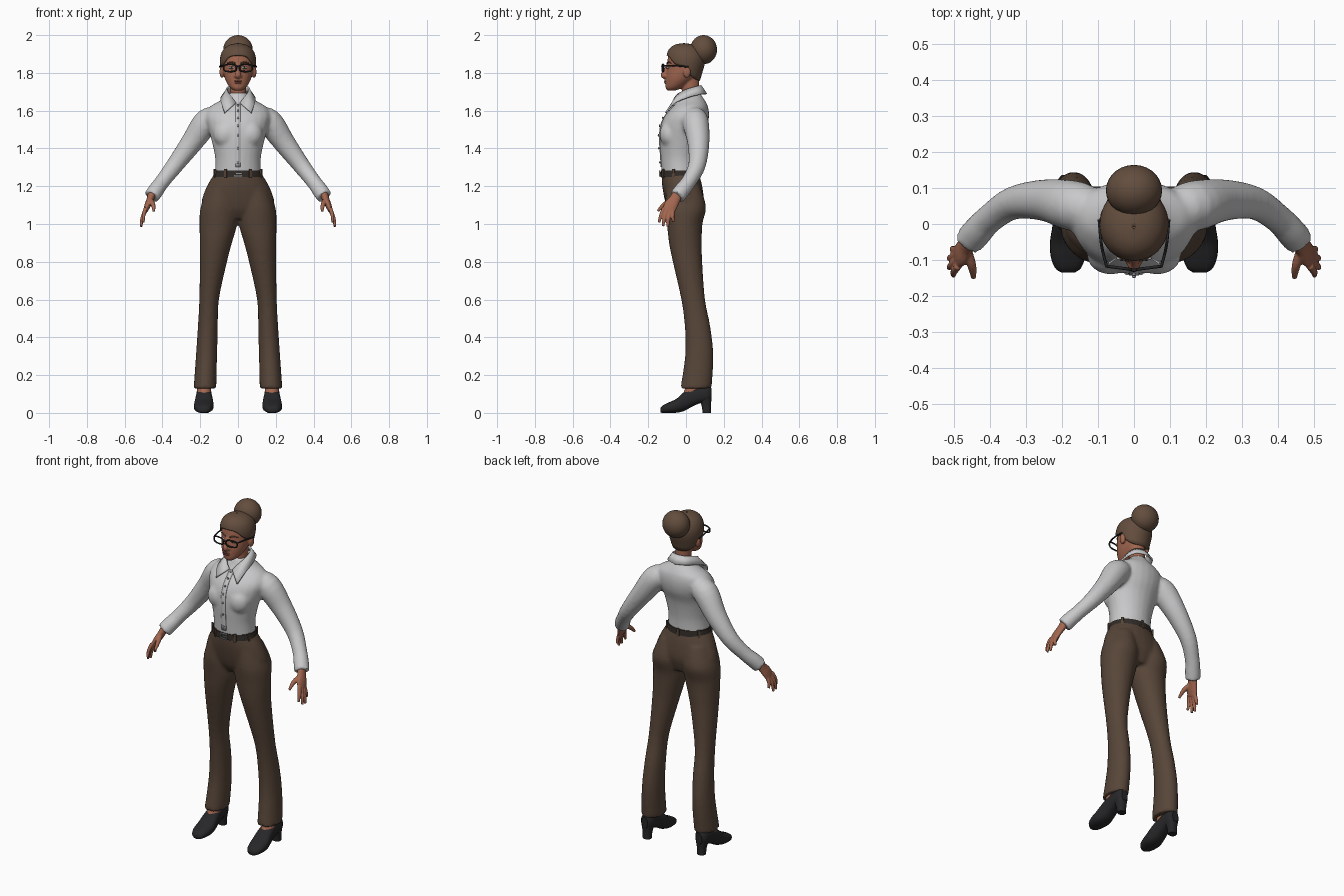
import bpy, bmesh, math
from mathutils import Vector, Matrix

old = bpy.data.objects.get("Cube")
if old:
    bpy.data.objects.remove(old, do_unlink=True)


def material(name, rgb):
    m = bpy.data.materials.new(name)
    m.use_nodes = True
    m.diffuse_color = (*rgb, 1)
    m.node_tree.nodes["Principled BSDF"].inputs["Base Color"].default_value = (*rgb, 1)
    return m


SKIN = material("skin", (.36, .135, .08))
HAIR = material("brown hair", (.125, .075, .048))
SHIRT = material("pale grey shirt", (.58, .58, .59))
PANTS = material("brown cloth", (.095, .06, .04))
BLACK = material("black", (.02, .02, .022))
BELT = material("dark leather", (.03, .024, .02))
METAL = material("grey metal", (.3, .3, .3))
LIPS = material("lips", (.24, .07, .05))
WHITE = material("eye white", (.6, .56, .52))


def spline(rows, sub):
    """Catmull-Rom through rows of numbers."""
    out = []
    for i in range(len(rows) - 1):
        a, b, c, d = rows[max(i - 1, 0)], rows[i], rows[i + 1], rows[min(i + 2, len(rows) - 1)]
        for k in range(sub):
            t = k / sub
            out.append([q + t * (r - p) / 2 + t * t * (p - 2.5 * q + 2 * r - s / 2)
                        + t ** 3 * (s - p + 3 * (q - r)) / 2 for p, q, r, s in zip(a, b, c, d)])
    return out + [list(rows[-1])]


def tube(bm, rows, axis=None, side=1, sides=24, sub=4, closed=False, power=1):
    """Loft of ellipses; row = x, y, z, radius[, second radius]."""
    rows = [(r[0] * side, *r[1:]) for r in rows]
    rows = rows if closed else spline(rows, sub)
    n, rings = len(rows), []
    for i, r in enumerate(rows):
        p = Vector(r[:3])
        if axis == "Z":
            u, v = Vector((1, 0, 0)), Vector((0, 1, 0))
        elif axis == "Y":
            u, v = Vector((1, 0, 0)), Vector((0, 0, 1))
        else:
            a, b = (i - 1, (i + 1) % n) if closed else (max(i - 1, 0), min(i + 1, n - 1))
            t = (Vector(rows[b][:3]) - Vector(rows[a][:3])).normalized()
            ref = Vector((0, 0, 1)) if abs(t.y) > .9 else Vector((0, 1, 0))
            u = ref.cross(t).normalized()
            v = t.cross(u)
        ring = []
        for k in range(sides):
            w = math.tau * k / sides
            c, s = math.cos(w), math.sin(w)
            c, s = (math.copysign(abs(f) ** power, f) for f in (c, s))
            ring.append(bm.verts.new(p + u * c * r[3] + v * s * r[-1]))
        rings.append(ring)
    for a, b in zip(rings, rings[1:] + (rings[:1] if closed else [])):
        for k in range(sides):
            j = (k + 1) % sides
            bm.faces.new((a[k], a[j], b[j], b[k]))
    if not closed:
        bm.faces.new(rings[0][::-1])
        bm.faces.new(rings[-1])


def ball(bm, centre, size):
    bmesh.ops.create_uvsphere(bm, u_segments=28, v_segments=18, radius=1,
                              matrix=Matrix.Translation(centre) @ Matrix.Diagonal((*size, 1)))


def box(bm, centre, size, turn=0):
    bmesh.ops.create_cube(bm, size=1, matrix=Matrix.Translation(centre)
                          @ Matrix.Rotation(turn, 4, "Z") @ Matrix.Diagonal((*size, 1)))


def finish(bm, name, mat, voxel=0, smooth=3, fix=True):
    """Turn a bmesh into an object, fusing its pieces when voxel is set."""
    if fix:
        bmesh.ops.recalc_face_normals(bm, faces=bm.faces[:])
    for f in bm.faces:
        f.smooth = True
    me = bpy.data.meshes.new(name)
    bm.to_mesh(me)
    bm.free()
    me.set_sharp_from_angle(angle=math.radians(45))
    me.materials.append(mat)
    ob = bpy.data.objects.new(name, me)
    bpy.context.collection.objects.link(ob)
    if voxel:
        m = ob.modifiers.new("fuse", "REMESH")
        m.mode, m.voxel_size, m.use_smooth_shade = "VOXEL", voxel, True
        m = ob.modifiers.new("soften", "SMOOTH")
        m.factor, m.iterations = .5, smooth
    return ob


# Trousers: pelvis fused with two flared legs
bm = bmesh.new()
tube(bm, [(0, 0, 1.03, .1, .07), (0, -.005, 1.07, .17, .09), (0, -.008, 1.12, .192, .103),
          (0, -.02, 1.2, .165, .106), (0, -.031, 1.27, .123, .099)], "Z")
leg = [(.175, .053, .13, .06, .083), (.167, .07, .3, .056, .075), (.16, .062, .45, .053, .068),
       (.153, .038, .6, .052, .063), (.13, .008, .8, .072, .078), (.117, -.003, .9, .085, .087),
       (.104, -.007, 1, .1, .094), (.1, -.002, 1.09, .098, .108), (.085, -.015, 1.2, .07, .09)]
for s in (1, -1):
    tube(bm, leg, "Z", s)
finish(bm, "trousers", PANTS, .01)

# Shirt: torso, bust and sleeves fused
torso = [(0, -.031, 1.265, .122, .098), (0, -.032, 1.35, .121, .102), (0, -.026, 1.45, .142, .114),
         (0, -.01, 1.52, .162, .124), (0, .006, 1.575, .172, .116), (0, .023, 1.62, .15, .094),
         (0, .028, 1.65, .1, .075), (0, .025, 1.68, .055, .058), (0, .025, 1.695, .05, .05)]
sleeve = [(.1, .04, 1.565, .055), (.165, .05, 1.54, .07), (.247, .066, 1.428, .058),
          (.335, .058, 1.31, .046), (.4, .015, 1.225, .04), (.432, -.018, 1.182, .042),
          (.457, -.047, 1.145, .042)]
bm = bmesh.new()
tube(bm, torso, "Z")
for s in (1, -1):
    tube(bm, sleeve, side=s)
    ball(bm, (s * .065, -.085, 1.475), (.066, .055, .07))
finish(bm, "shirt", SHIRT, .01)

# Shirt front strip and buttons
front = [(r[2], r[1] - r[4] - .003) for r in spline(torso, 4) if 1.28 < r[2] < 1.64]
bm = bmesh.new()
edge = [[bm.verts.new((x, y, z)) for x in (-.014, .014)] for z, y in front]
for a, b in zip(edge, edge[1:]):
    bm.faces.new((a[0], a[1], b[1], b[0]))
finish(bm, "button_strip", SHIRT, fix=False).modifiers.new("cloth", "SOLIDIFY").thickness = .006
bm = bmesh.new()
for z, y in front[1::3]:
    ball(bm, (0, y - .003, z), (.006, .004, .006))
finish(bm, "buttons", METAL)

# Folded collar with pointed wings
fold = spline([(.01, -.066, 1.64), (.04, -.05, 1.68), (.057, 0, 1.71), (.045, .058, 1.728), (0, .077, 1.733)], 4)
hem = spline([(.07, -.108, 1.588), (.088, -.066, 1.638), (.088, .01, 1.67), (.06, .083, 1.688), (0, .108, 1.688)], 4)
bm = bmesh.new()
pairs = [[bm.verts.new(p), bm.verts.new(q)] for p, q in zip(fold, hem)]
for a, b in zip(pairs, pairs[1:]):
    bm.faces.new((a[0], a[1], b[1], b[0]))
collar = finish(bm, "collar", SHIRT)
collar.modifiers.new("both_sides", "MIRROR")
m = collar.modifiers.new("cloth", "SOLIDIFY")
m.thickness, m.offset = .009, 0

# Belt, loops and buckle
bm = bmesh.new()
tube(bm, [(0, -.031, 1.25, .132, .105), (0, -.031, 1.284, .126, .102)], "Z", sides=40, sub=1)
finish(bm, "belt", BELT)
bm = bmesh.new()
for deg in (35, 90, 145, 200, 240, 300, 340):
    a = math.radians(deg)
    box(bm, (.131 * math.cos(a), -.031 + .105 * math.sin(a), 1.267), (.008, .014, .046), a)
finish(bm, "belt_loops", PANTS)
bm = bmesh.new()
for s in (1, -1):
    box(bm, (s * .021, -.138, 1.267), (.005, .008, .032))
    box(bm, (0, -.138, 1.267 + s * .014), (.042, .008, .005))
box(bm, (.004, -.138, 1.267), (.03, .006, .004))
finish(bm, "buckle", METAL)

# Head, neck, nose and ears
bm = bmesh.new()
tube(bm, [(0, -.078, 1.706, .02, .02), (0, -.062, 1.722, .042, .046), (0, -.042, 1.75, .061, .066),
          (0, -.025, 1.78, .073, .083), (0, -.01, 1.82, .081, .093), (0, -.006, 1.86, .083, .093),
          (0, -.005, 1.9, .076, .086), (0, -.005, 1.93, .058, .066), (0, -.005, 1.945, .02, .02)], "Z")
tube(bm, [(0, .03, 1.62, .046, .05), (0, .025, 1.7, .043, .046), (0, .02, 1.8, .045, .05)], "Z")
tube(bm, [(0, -.097, 1.84, .009), (0, -.11, 1.81, .011), (0, -.12, 1.788, .015), (0, -.1, 1.775, .012)])
for s in (1, -1):
    ball(bm, (s * .085, .005, 1.805), (.013, .02, .032))
    ball(bm, (s * .011, -.108, 1.783), (.01, .011, .009))
ball(bm, (0, -.1, 1.752), (.024, .015, .014))
finish(bm, "head", SKIN, .005, 2)

# Facial details
bm = bmesh.new()
ball(bm, (0, -.109, 1.756), (.021, .007, .0045))
ball(bm, (0, -.108, 1.748), (.018, .008, .005))
finish(bm, "lips", LIPS)
for name, mat, centre, size in (("eyes", WHITE, (.034, -.095, 1.828), (.015, .006, .007)),
                                ("pupils", BLACK, (.034, -.099, 1.828), (.006, .004, .006))):
    bm = bmesh.new()
    for s in (1, -1):
        ball(bm, (s * centre[0], *centre[1:]), size)
    finish(bm, name, mat)
bm = bmesh.new()
for s in (1, -1):
    tube(bm, [(.014, -.1, 1.85, .004), (.036, -.094, 1.857, .004), (.058, -.078, 1.851, .002)], side=s, sides=8)
finish(bm, "eyebrows", HAIR)

# Glasses: two rims, a bridge and side arms
bm = bmesh.new()
for s in (1, -1):
    rim = []
    for k in range(28):
        c, d = math.cos(math.tau * k / 28), math.sin(math.tau * k / 28)
        x = .042 + .034 * math.copysign(abs(c) ** .7, c)
        rim.append((x, -.127 + x * .13, 1.826 + .019 * math.copysign(abs(d) ** .7, d), .0042))
    tube(bm, rim, side=s, sides=8, closed=True)
    tube(bm, [(.076, -.117, 1.838, .004), (.09, -.06, 1.838, .004), (.097, .012, 1.832, .004)], side=s, sides=8)
tube(bm, [(-.01, -.126, 1.832, .004), (0, -.128, 1.835, .004), (.01, -.126, 1.832, .004)], sides=8)
finish(bm, "glasses", BLACK)

# Hair: a cap whose lower edge follows the hairline, and a bun
cap = spline([(0, 0, 1.74, .068, .068), (0, -.002, 1.8, .088, .088), (0, -.001, 1.86, .096, .103),
              (0, -.002, 1.9, .09, .099), (0, -.005, 1.93, .072, .081), (0, -.008, 1.95, .04, .048),
              (0, -.01, 1.957, .004, .004)], 6)
line = spline([(0, 1.893), (.55, 1.885), (1, 1.845), (1.5, 1.83), (2, 1.78), (2.5, 1.762), (math.pi, 1.758)], 6)


def lookup(rows, key, value):
    for a, b in zip(rows, rows[1:]):
        if a[key] <= value <= b[key]:
            t = (value - a[key]) / (b[key] - a[key])
            return [p + t * (q - p) for p, q in zip(a, b)]
    return rows[-1]


bm = bmesh.new()
grid = []
for k in range(48):
    a = math.tau * k / 48
    low = lookup(line, 0, min(a, math.tau - a))[1]
    column = []
    for j in range(15):
        z = low + (1.957 - low) * math.sin(j / 14 * math.pi / 2)
        r = lookup(cap, 2, z)
        column.append(bm.verts.new((r[3] * math.sin(a), r[1] - r[4] * math.cos(a), z)))
    grid.append(column)
for a, b in zip(grid, grid[1:] + grid[:1]):
    for j in range(14):
        bm.faces.new((a[j], b[j], b[j + 1], a[j + 1]))
m = finish(bm, "hair", HAIR, fix=False).modifiers.new("depth", "SOLIDIFY")
m.thickness, m.offset = .014, -1
bm = bmesh.new()
ball(bm, (0, .093, 1.923), (.078, .071, .077))
finish(bm, "hair_bun", HAIR)

# Hands, feet and shoes
palm = [(.45, -.04, 1.17, .024, .026), (.465, -.06, 1.13, .019, .03),
        (.478, -.08, 1.1, .017, .036), (.49, -.092, 1.07, .012, .033)]
fingers = [((.488, -.116, 1.085), (.501, -.143, 1.008)), ((.492, -.102, 1.07), (.513, -.122, .988)),
           ((.493, -.085, 1.065), (.513, -.096, .985)), ((.49, -.07, 1.07), (.503, -.066, 1.012))]
shoe = [(.183, -.135, .014, .018, .012), (.183, -.122, .02, .036, .02), (.183, -.09, .028, .048, .028),
        (.181, -.05, .038, .052, .037), (.18, -.01, .06, .047, .05), (.18, .03, .082, .042, .05),
        (.18, .075, .096, .04, .045), (.18, .115, .1, .036, .042), (.18, .136, .1, .02, .03)]
for s, word in ((1, "left"), (-1, "right")):
    bm = bmesh.new()
    tube(bm, palm, side=s)
    for base, tip in fingers:
        mid = [(p + q) / 2 + d for p, q, d in zip(base, tip, (.005, -.003, 0))]
        tube(bm, [(*base, .011), (*mid, .0098), (*tip, .0068)], side=s, sides=12)
    tube(bm, [(.464, -.075, 1.125, .015), (.45, -.115, 1.103, .0125), (.445, -.15, 1.068, .007)], side=s, sides=12)
    finish(bm, word + "_hand", SKIN, .0035, 2)
    bm = bmesh.new()
    tube(bm, [(.18, .02, .09, .037, .042), (.179, .045, .15, .036, .04), (.177, .06, .2, .036, .04)], "Z", s)
    finish(bm, word + "_foot", SKIN)
    bm = bmesh.new()
    tube(bm, shoe, "Y", s, power=.8)
    tube(bm, [(.18, .11, 0, .024, .022), (.18, .107, .04, .026, .025), (.18, .1, .08, .034, .036)], "Z", s, power=.8)
    finish(bm, word + "_shoe", BLACK)
